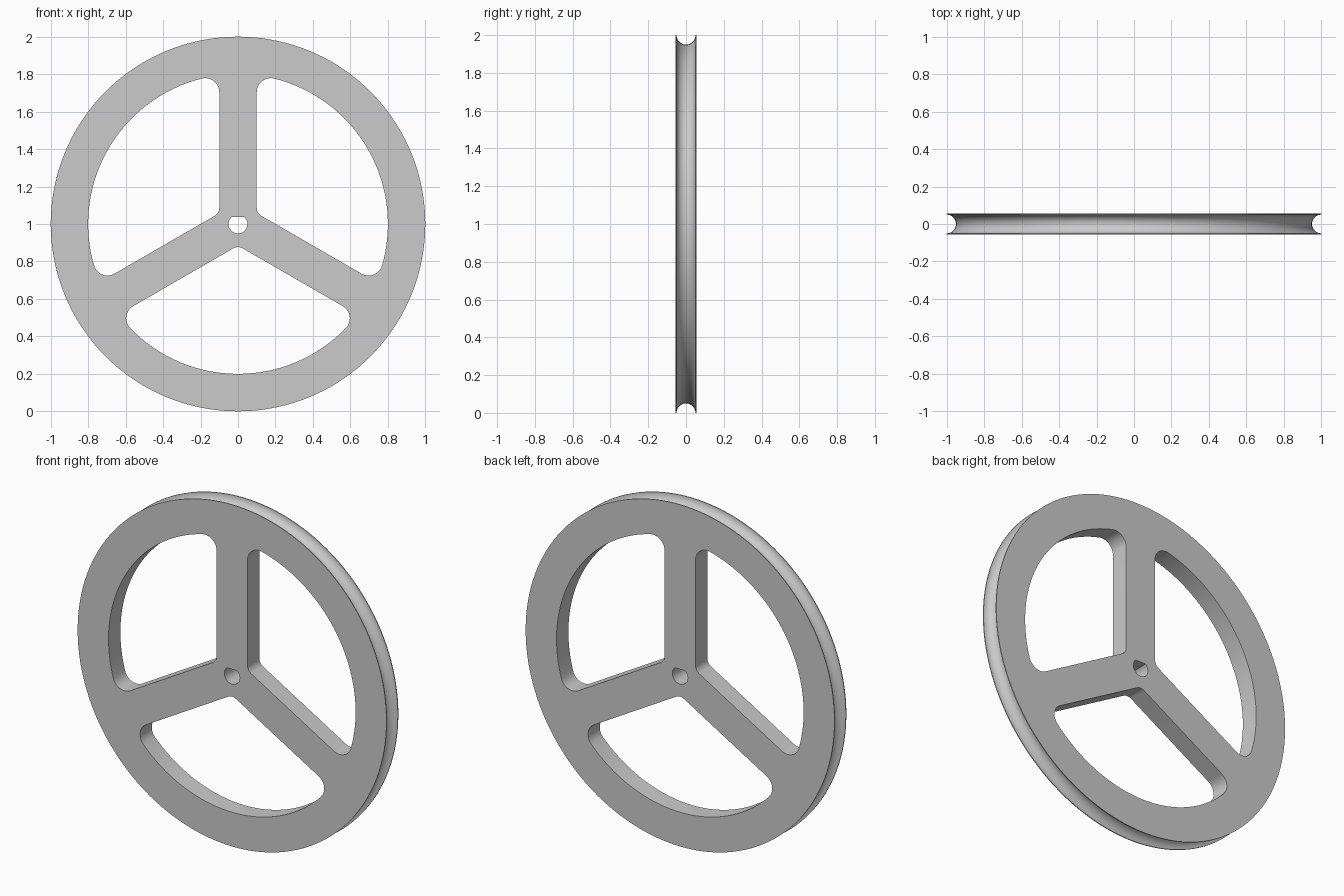
import bpy, bmesh
from math import sin, cos, asin, radians, degrees, pi

HALF = 0.055      # half thickness
SPOKE = 0.1       # spoke half width
INNER = 0.8       # inner radius of the rim
GROOVE = 0.05     # groove radius
SEGMENTS = 144

cube = bpy.data.objects.get("Cube")
if cube:
    bpy.data.objects.remove(cube, do_unlink=True)

grey = bpy.data.materials.new("light grey")
grey.use_nodes = True
colour = (0.6, 0.6, 0.6, 1)
grey.diffuse_color = colour
grey.node_tree.nodes["Principled BSDF"].inputs["Base Color"].default_value = colour


def solid_from_rings(name, rings):
    """Skin a stack of equal rings and cap both ends."""
    bm = bmesh.new()
    loops = [[bm.verts.new(p) for p in ring] for ring in rings]
    count = len(loops[0])
    for a, b in zip(loops, loops[1:]):
        for i in range(count):
            j = (i + 1) % count
            bm.faces.new((a[i], a[j], b[j], b[i]))
    bm.faces.new(loops[0])
    bm.faces.new(loops[-1])
    bmesh.ops.recalc_face_normals(bm, faces=bm.faces)
    mesh = bpy.data.meshes.new(name)
    bm.to_mesh(mesh)
    bm.free()
    mesh.materials.append(grey)
    obj = bpy.data.objects.new(name, mesh)
    bpy.context.collection.objects.link(obj)
    return obj


def arc(cx, cz, radius, start, end, steps):
    """Points on an arc, with angles in degrees."""
    angles = [radians(start + (end - start) * i / steps) for i in range(steps + 1)]
    return [(cx + radius * cos(t), cz + radius * sin(t)) for t in angles]


def prism(name, outline, turn=0):
    """Extrude an x-z outline through the wheel, turned about the axle."""
    c, s = cos(radians(turn)), sin(radians(turn))
    return solid_from_rings(name, [
        [(x * c - z * s, y, 1 + x * s + z * c) for x, z in outline]
        for y in (-2 * HALF, 2 * HALF)])


# Disc with a half-round groove around its edge
steps = 16
profile = [(1, -HALF)]
profile += [(1 - GROOVE * sin(pi * i / steps), -GROOVE * cos(pi * i / steps))
            for i in range(steps + 1)]
profile += [(1, HALF)]
wheel = solid_from_rings("grooved_wheel", [
    [(x, y, 1 + z) for x, z in arc(0, 0, r, 0, 360, SEGMENTS)[:-1]]
    for r, y in profile])

# Window outline between two spokes, with rounded corners
hub_fillet, rim_fillet = 0.05, 0.075
reach = INNER - rim_fillet
corner = 60 - degrees(asin((SPOKE + rim_fillet) / reach))
cx, cz = reach * cos(radians(corner)), reach * sin(radians(corner))
window = arc((SPOKE + hub_fillet) / sin(radians(60)), 0, hub_fillet, 150, 210, 8)
window += arc(cx, -cz, rim_fillet, -150, -corner, 14)
window += arc(0, 0, INNER, -corner, corner, 40)[1:-1]
window += arc(cx, cz, rim_fillet, corner, 150, 14)
cutters = [prism("window_cutter", window, turn) for turn in (-90, 30, 150)]

# Axle hole with a flat on top
flat = degrees(asin(0.037 / 0.05))
cutters.append(prism("axle_cutter", arc(0, 0, 0.05, 180 - flat, 360 + flat, 32)))

# Cut the openings, then remove the cutters
bpy.context.view_layer.objects.active = wheel
for cutter in cutters:
    cut = wheel.modifiers.new("opening", "BOOLEAN")
    cut.operation, cut.solver, cut.object = "DIFFERENCE", "EXACT", cutter
    bpy.ops.object.modifier_apply(modifier=cut.name)
    bpy.data.objects.remove(cutter, do_unlink=True)

# Smooth curved walls, keep the rims of the faces sharp
bpy.ops.object.select_all(action="DESELECT")
wheel.select_set(True)
bpy.ops.object.shade_smooth_by_angle(angle=radians(30))
